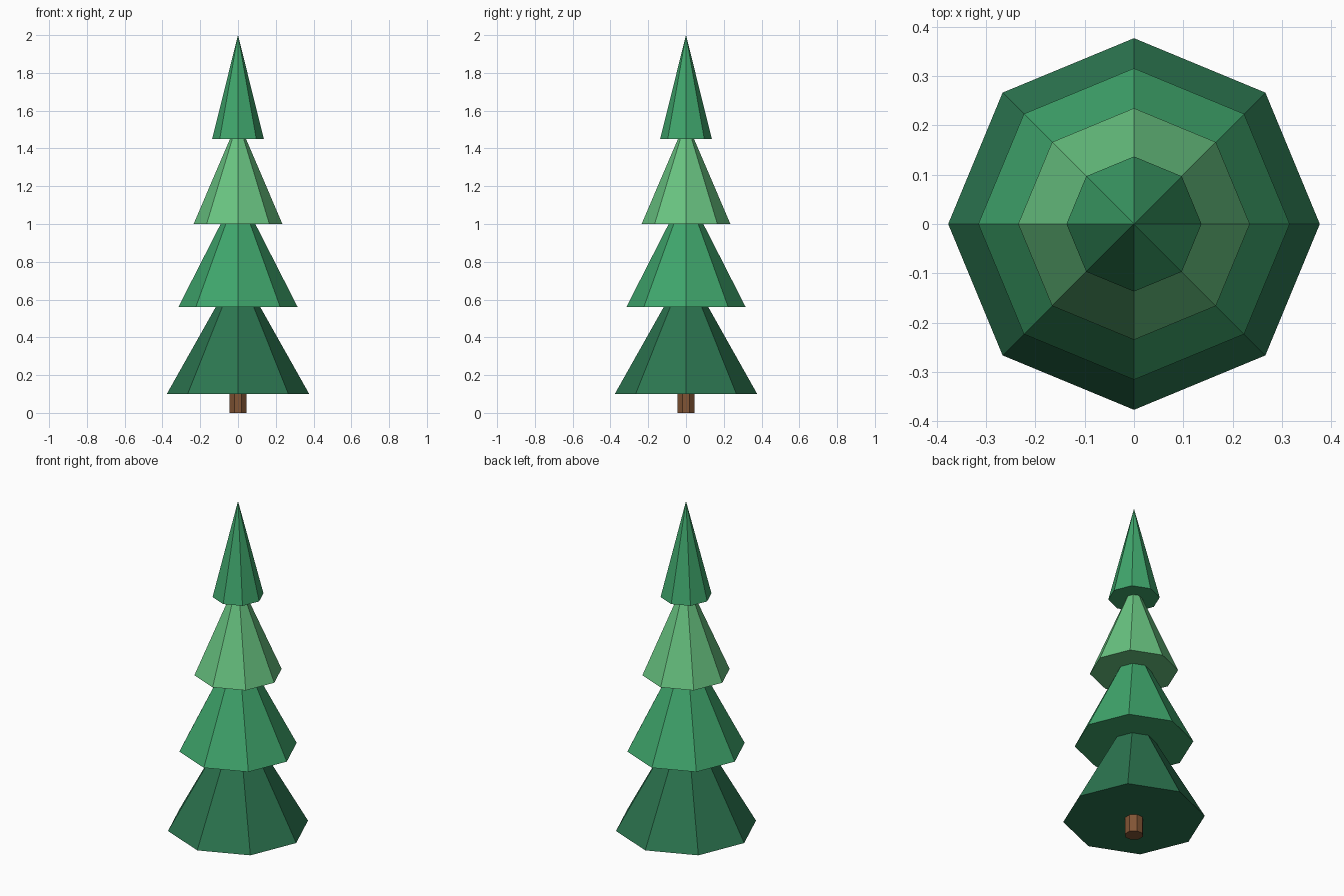
import bpy
import math

if "Cube" in bpy.data.objects:
    bpy.data.objects.remove(bpy.data.objects["Cube"])


def material(name, rgb):
    mat = bpy.data.materials.new(name)
    mat.diffuse_color = (*rgb, 1.0)
    mat.use_nodes = True
    mat.node_tree.nodes["Principled BSDF"].inputs["Base Color"].default_value = mat.diffuse_color
    return mat


def finish(name, mat):
    obj = bpy.context.object
    obj.name = name
    obj.data.materials.append(mat)
    return obj


dark = material("dark_green", (0.025, 0.18, 0.08))
mid = material("mid_green", (0.05, 0.38, 0.15))
light = material("light_green", (0.14, 0.55, 0.22))
brown = material("bark", (0.22, 0.09, 0.035))

# Short eight-sided trunk, flat face to the front
bpy.ops.mesh.primitive_cylinder_add(vertices=8, radius=0.05, depth=0.1,
                                    location=(0, 0, 0.05),
                                    rotation=(0, 0, math.pi / 8))
finish("trunk", brown)

# Overlapping eight-sided foliage cones: name, base z, tip z, radius, colour
tiers = [
    ("bottom_foliage", 0.10, 0.77, 0.377, dark),
    ("lower_foliage", 0.56, 1.18, 0.316, mid),
    ("upper_foliage", 1.00, 1.55, 0.235, light),
    ("top_foliage", 1.45, 2.00, 0.137, mid),
]
for name, base, tip, radius, mat in tiers:
    bpy.ops.mesh.primitive_cone_add(vertices=8, radius1=radius, radius2=0,
                                    depth=tip - base,
                                    location=(0, 0, (base + tip) / 2))
    finish(name, mat)
